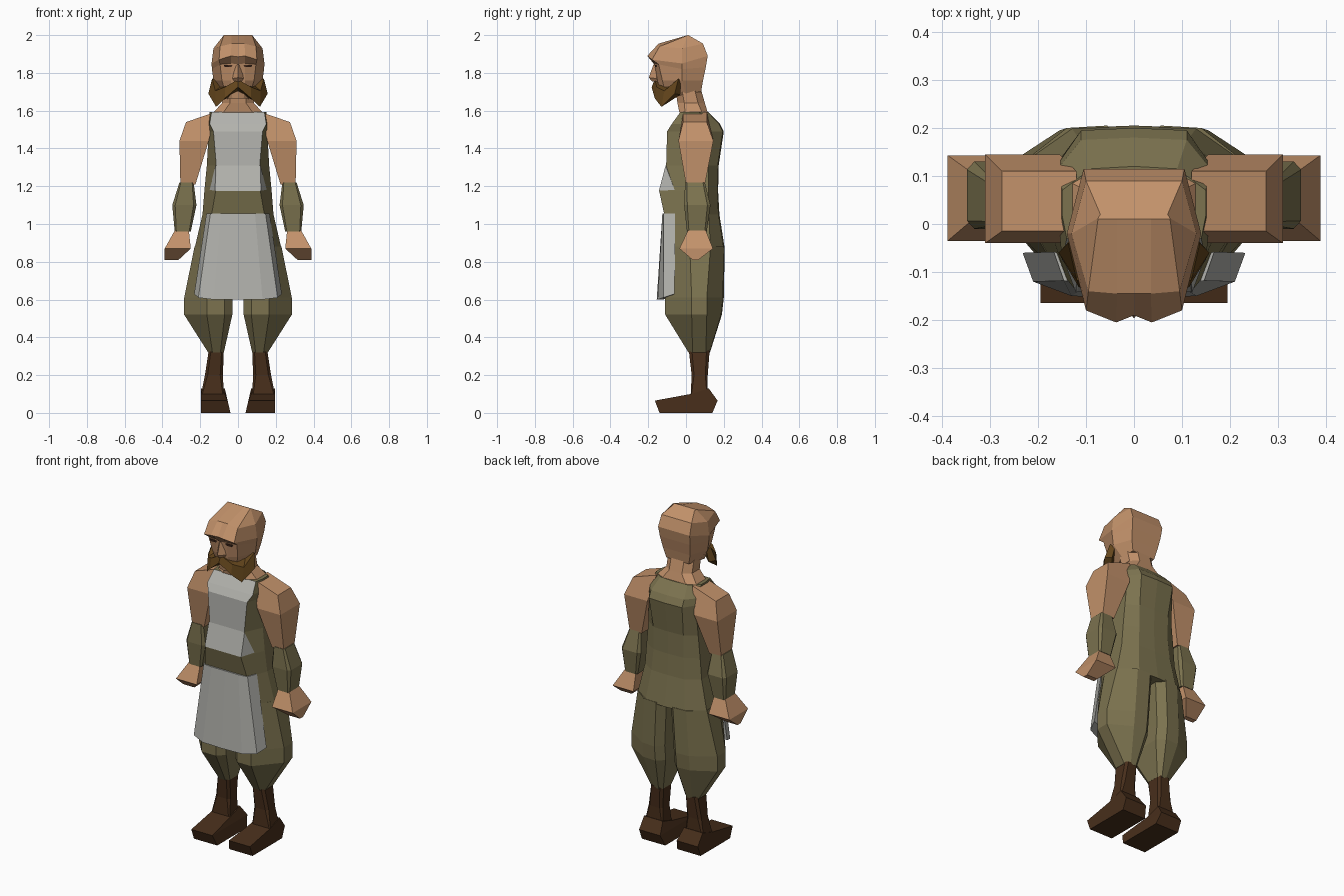
import bpy, bmesh


def material(name, rgb):
    m = bpy.data.materials.new(name)
    m.diffuse_color = (*rgb, 1)
    return m


SKIN = material("skin", (0.54, 0.285, 0.145))
GREEN = material("olive cloth", (0.20, 0.17, 0.078))
GREY = material("grey apron cloth", (0.45, 0.45, 0.42))
BOOT = material("dark brown leather", (0.065, 0.028, 0.011))
HAIR = material("brown hair", (0.13, 0.062, 0.012))
DARK = material("dark eye", (0.05, 0.022, 0.012))


def loft(name, rings, mats, mirror=False, rule=None):
    """Skin closed rings of equal size, cap the ends."""
    bm = bmesh.new()
    rows = [[bm.verts.new(p) for p in r] for r in rings]
    n = len(rows[0])
    for a, b in zip(rows, rows[1:]):
        for i in range(n):
            j = (i + 1) % n
            bm.faces.new((a[i], a[j], b[j], b[i]))
    bm.faces.new(rows[0])
    bm.faces.new(rows[-1])
    bmesh.ops.remove_doubles(bm, verts=bm.verts, dist=0.0005)
    bmesh.ops.recalc_face_normals(bm, faces=bm.faces)
    if rule:
        for f in bm.faces:
            f.material_index = rule(f.calc_center_median())
    me = bpy.data.meshes.new(name)
    bm.to_mesh(me)
    bm.free()
    for m in mats:
        me.materials.append(m)
    ob = bpy.data.objects.new(name, me)
    bpy.context.collection.objects.link(ob)
    if mirror:
        ob.modifiers.new("mirror", 'MIRROR').use_mirror_merge = False
    return ob


def sym(half):
    """Full ring from a half ring that starts and ends on x = 0."""
    return half + [(-x, y, z) for x, y, z in half[-2:0:-1]]


def ring(x0, x1, y0, y1, z, c=0.0, z1=None):
    """Chamfered box section; c is the chamfer fraction, z1 the outer height."""
    z1 = z if z1 is None else z1
    a, b = c * (x1 - x0), c * (y1 - y0)
    return [(x0 + a, y0, z), (x1 - a, y0, z1), (x1, y0 + b, z1), (x1, y1 - b, z1),
            (x1 - a, y1, z1), (x0 + a, y1, z), (x0, y1 - b, z), (x0, y0 + b, z)]


def leg(xi, xm, xo, y0, s0, s1, y1, z):
    """Trouser section: wide bevels on the outside, small ones on the inside."""
    k = (xm - xi) * 0.3
    return [(xi + k, y0, z), (xm, y0, z), (xo, s0, z), (xo, s1, z),
            (xm - .01, y1 - .005, z), (xi + k, y1, z), (xi, y1 - k, z), (xi, y0 + k, z)]


# torso with painted bib: z, front x, front y, side x, side y pair, back x, back y
torso = [(1.592, .14, -.03, .15, .02, .07, .09, .115),
         (1.53, .15, -.075, .155, -.02, .12, .11, .175),
         (1.49, .13, -.10, .155, -.01, .13, .11, .195),
         (1.31, .115, -.105, .165, 0, .12, .10, .168),
         (1.175, .118, -.142, .178, 0, .12, .10, .165),
         (1.05, .14, -.115, .188, .01, .12, .11, .172),
         (0.87, .15, -.115, .23, .02, .13, .13, .20)]
loft("torso", [sym([(0, yf, z), (xf, yf, z), (xs, s0, z), (xs, s1, z), (xb, yb, z), (0, yb + .005, z)])
               for z, xf, yf, xs, s0, s1, xb, yb in torso], [GREEN, GREY],
     rule=lambda c: int(abs(c.x) < .085 and c.y < -.02 and c.z > 1.18))

# grey gusset at each lower bib side
gusset = [(.119, -.108, 1.31), (.121, -.143, 1.177), (.152, -.06, 1.18)]
loft("bib_side", [gusset, [(x - .008, y + .004, z) for x, y, z in gusset]], [GREY], True)

# lower apron
loft("apron_skirt", [
    sym([(0, -.125, 1.055), (.09, -.125, 1.055), (.146, -.118, 1.055), (.167, -.058, 1.055), (0, -.10, 1.055)]),
    sym([(0, -.155, .60), (.13, -.15, .60), (.21, -.12, .61), (.232, -.06, .63), (0, -.12, .60)])], [GREY])

# baggy trousers
loft("trouser_leg", [leg(.015, .15, .23, -.115, .02, .13, .205, .88),
                     leg(.03, .165, .285, -.11, .03, .11, .20, .61),
                     leg(.03, .165, .285, -.11, .03, .11, .19, .52),
                     leg(.075, .135, .158, .013, .035, .105, .127, .32)], [GREEN], True)

# boots
loft("boot_shaft", [ring(.075, .155, .015, .125, .33, .15), ring(.08, .175, .03, .115, .20, .15),
                    ring(.075, .195, .025, .115, .10, .05)], [BOOT], True)
foot = ring(.07, .195, .025, .12, .10)
foot = [(x, y, .13 if y > .1 else z) for x, y, z in foot]
loft("boot_foot", [ring(.04, .195, -.14, .14, 0), ring(.055, .195, -.165, .167, .065), foot], [BOOT], True)

# arms
loft("upper_arm", [ring(.12, .275, -.015, .11, 1.592, 0, 1.54), ring(.155, .31, -.04, .145, 1.44),
                   ring(.225, .305, 0, .10, 1.21)], [SKIN], True)
loft("forearm_sleeve", [ring(.235, .31, -.005, .10, 1.22, .1), ring(.22, .348, -.01, .13, 1.10, .12),
                        ring(.25, .335, .005, .11, .96, .1)], [GREEN], True)
loft("hand", [ring(.26, .335, .01, .105, .965), ring(.25, .388, -.035, .143, .87),
              ring(.315, .388, .035, .065, .81)], [SKIN], True)

# head, half rings from top to chin: front centre, brow, temple, side, back corner, back centre
head = [
    [(0, .01, 2.0), (.035, .01, 2.0), (.075, .01, 2.0), (.075, .012, 2.0), (.07, .02, 1.995), (0, .02, 1.995)],
    [(0, -.145, 1.955), (.035, -.145, 1.955), (.095, -.14, 1.94), (.13, -.02, 1.93), (.10, .09, 1.955), (0, .09, 1.955)],
    [(0, -.19, 1.885), (.037, -.205, 1.89), (.10, -.18, 1.87), (.14, -.02, 1.85), (.105, .115, 1.89), (0, .115, 1.89)],
    [(0, -.168, 1.845), (.037, -.16, 1.85), (.095, -.145, 1.845), (.138, -.02, 1.82), (.10, .105, 1.83), (0, .105, 1.83)],
    [(0, -.155, 1.76), (.037, -.15, 1.76), (.085, -.125, 1.76), (.13, -.02, 1.76), (.09, .09, 1.76), (0, .09, 1.76)],
    [(0, -.14, 1.665), (.03, -.13, 1.665), (.055, -.10, 1.66), (.085, -.0, 1.69), (.075, .08, 1.70), (0, .08, 1.70)]]
loft("head", [sym(h) for h in head], [SKIN])
loft("neck", [ring(-.085, .085, -.055, .08, 1.71, .25), ring(-.085, .085, -.045, .10, 1.64, .25),
              ring(-.13, .13, -.035, .115, 1.59, .2)], [SKIN])
loft("nose", [sym([(0, -.172, 1.845), (.012, -.16, 1.845), (0, -.14, 1.845)]),
              sym([(0, -.197, 1.775), (.03, -.155, 1.77), (0, -.13, 1.77)]),
              sym([(0, -.18, 1.755), (.02, -.15, 1.755), (0, -.13, 1.755)])], [SKIN])
loft("eye", [ring(.028, .075, -.163, -.155, 1.842), ring(.034, .07, -.163, -.155, 1.832)], [DARK], True)

# drooping moustache, sections from the middle out to the cheek
loft("moustache", [
    [(0, -.165, 1.765), (0, -.182, 1.725), (0, -.14, 1.70), (0, -.12, 1.75)],
    [(.07, -.155, 1.725), (.07, -.165, 1.665), (.07, -.10, 1.66), (.06, -.09, 1.735)],
    [(.12, -.115, 1.705), (.116, -.13, 1.62), (.095, -.075, 1.66), (.09, -.06, 1.73)],
    [(.137, -.04, 1.77), (.157, -.06, 1.69), (.13, -.03, 1.685), (.11, -.03, 1.76)]], [HAIR], True)
